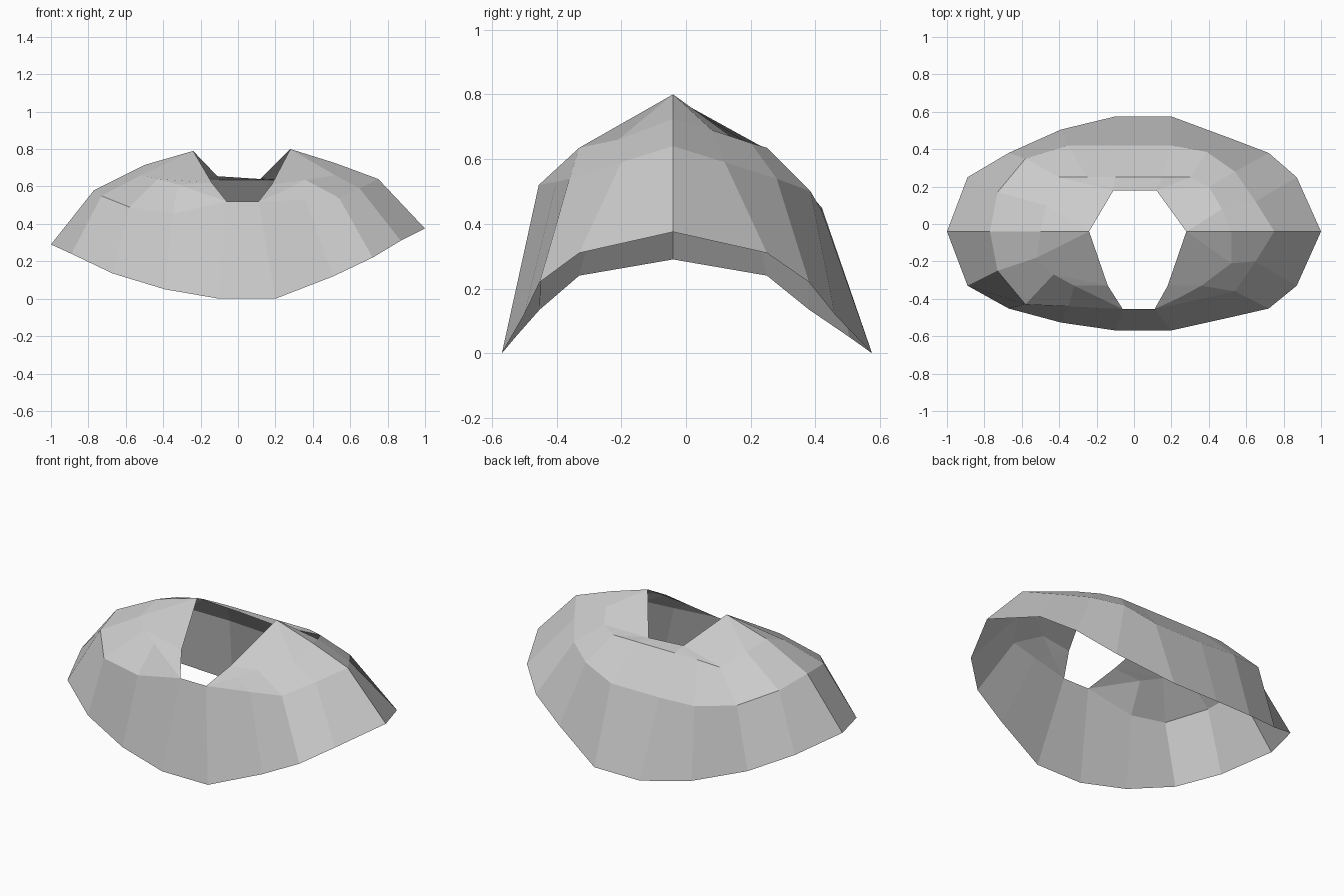
import bpy
import bmesh

RIDGE_Y = -0.04

cube = bpy.data.objects.get("Cube")
if cube:
    bpy.data.objects.remove(cube, do_unlink=True)


def make_material(name, value):
    """Plain grey material, same colour in viewport and render."""
    material = bpy.data.materials.new(name)
    material.use_nodes = True
    colour = (value, value, value, 1)
    material.diffuse_color = colour
    material.node_tree.nodes["Principled BSDF"].inputs["Base Color"].default_value = colour
    return material


def mirrored_front(point):
    """Reflect a back point over the ridge, flattening the front bulge."""
    x, y, z = point
    depth = y - RIDGE_Y
    if depth > 0.4:
        depth = 0.4 + (depth - 0.4) * 0.6
    return (x, RIDGE_Y - depth, z)


def full_ring(back_half):
    """Close a half ring that runs from the left ridge over the back to the right ridge."""
    return back_half + [mirrored_front(p) for p in reversed(back_half[1:-1])]


def bridge(mesh, cache, lower, upper):
    """Join two rings with quads, collapsing to triangles where points coincide."""
    def vertex(point):
        if point not in cache:
            cache[point] = mesh.verts.new(point)
        return cache[point]

    count = len(lower)
    for i in range(count):
        j = (i + 1) % count
        corners = list(dict.fromkeys((upper[i], upper[j], lower[j], lower[i])))
        if len(corners) > 2:
            mesh.faces.new([vertex(p) for p in corners])


# Lower rim, sagging at the front and back
rim = full_ring([
    (-1, RIDGE_Y, .29), (-.89, .25, .24), (-.67, .38, .135), (-.39, .505, .05),
    (-.1, .575, 0), (.2, .575, 0), (.51, .46, .12), (.72, .38, .22),
    (.87, .25, .31), (1, RIDGE_Y, .375)])

# Shoulder where the skirt bends into the top
shoulder = full_ring([
    (-.77, RIDGE_Y, .58), (-.73, .17, .55), (-.58, .35, .49), (-.35, .42, .45),
    (-.12, .42, .44), (.2, .42, .44), (.39, .385, .5), (.54, .28, .54),
    (.65, .12, .59), (.75, RIDGE_Y, .64)])

# Front lip of the opening sits directly on the shoulder
lip_left, lip_right = (-.06, -.455, .52), (.11, -.455, .52)
shoulder[12:16] = [(.36, -.4, .53), lip_right, lip_left, (-.35, -.44, .455)]

# Upper crest between the shoulder and the opening
crest = [
    (-.5, RIDGE_Y, .715), (-.47, .1, .68), (-.4, .25, .63), (-.25, .25, .635),
    (-.1, .25, .635), (.15, .25, .635), (.3, .25, .635), (.4, .2, .65),
    (.47, .08, .69), (.52, RIDGE_Y, .725), (.52, -.21, .66), (.36, -.33, .635),
    (.25, -.39, .58), lip_right, lip_left, (-.32, -.33, .61),
    (-.43, -.27, .64), (-.52, -.18, .66)]

# Eight-cornered opening, with corners repeated to match the crest
peak_left, peak_right = (-.24, RIDGE_Y, .79), (.28, RIDGE_Y, .8)
back_left, back_right = (-.11, .18, .655), (.12, .18, .64)
side_left, side_right = (-.14, -.33, .62), (.18, -.33, .61)
opening = ([peak_left] * 2 + [back_left] * 3 + [back_right] * 3
           + [peak_right] * 3 + [side_right] * 2 + [lip_right, lip_left]
           + [side_left] * 2 + [peak_left])

# Faceted open shell
mesh = bmesh.new()
cache = {}
rings = [rim, shoulder, crest, opening]
for lower, upper in zip(rings, rings[1:]):
    bridge(mesh, cache, lower, upper)

data = bpy.data.meshes.new("saddle_shell")
mesh.to_mesh(data)
mesh.free()
data.materials.append(make_material("light_grey", 0.6))
shell = bpy.data.objects.new("saddle_shell", data)
bpy.context.collection.objects.link(shell)
